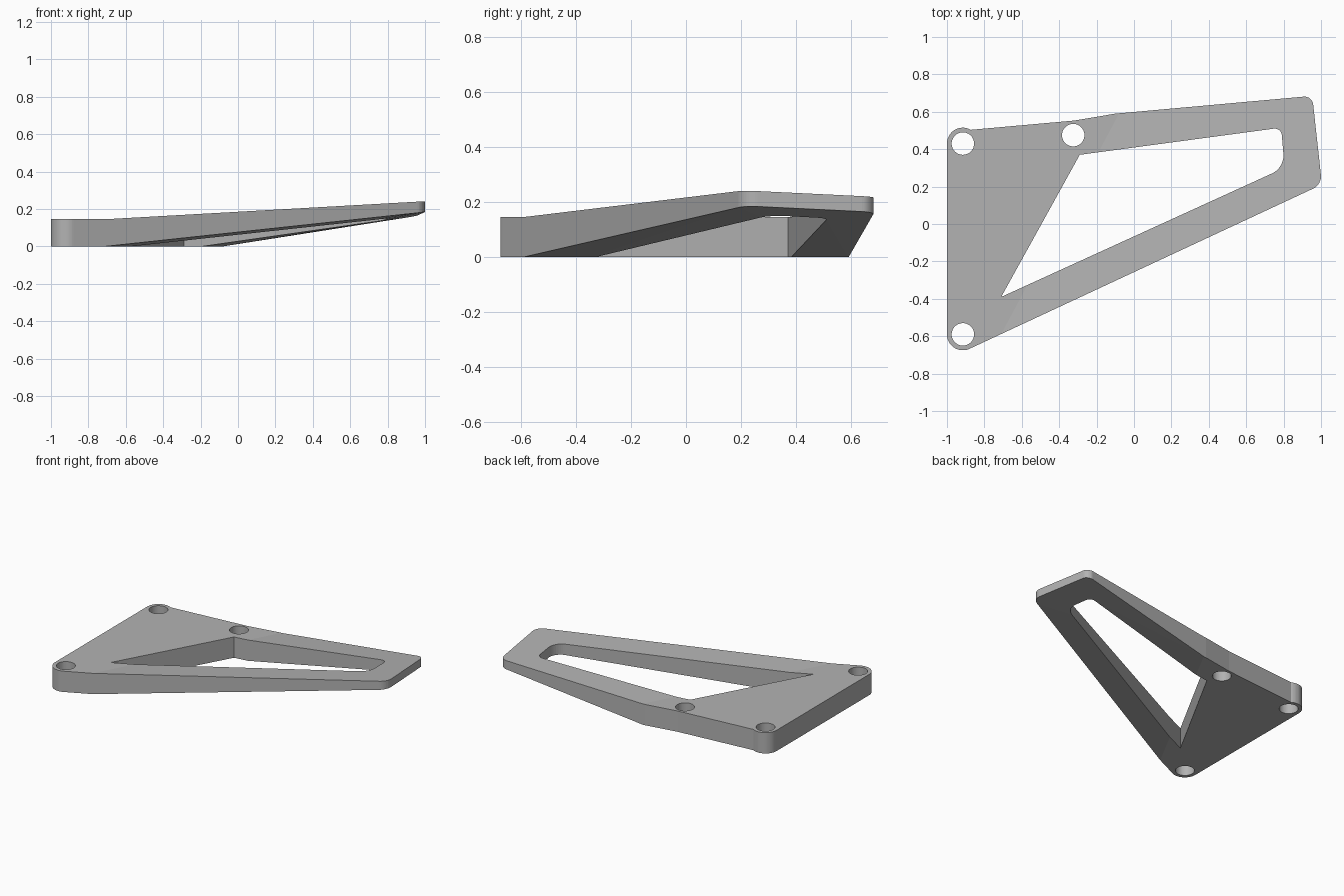
import bpy, bmesh, math
from mathutils import Vector

if "Cube" in bpy.data.objects:
    bpy.data.objects.remove(bpy.data.objects["Cube"])

THICK, THIN = 0.145, 0.056


def arc(cx, cy, r, a0, a1, n):
    return [Vector((cx + r * math.cos(math.radians(a0 + (a1 - a0) * i / n)),
                    cy + r * math.sin(math.radians(a0 + (a1 - a0) * i / n)), 0))
            for i in range(n + 1)]


def fillet(prev, corner, nxt, length, n=8):
    """Round a corner with a curve tangent to both neighbouring sides."""
    p, c, q = (Vector((*v, 0)) for v in (prev, corner, nxt))
    a = c + (p - c).normalized() * length
    b = c + (q - c).normalized() * length
    pts = []
    for i in range(n + 1):
        t = i / n
        w = 1.4 * t * (1 - t)
        s = (1 - t) ** 2 + w + t * t
        pts.append((a * (1 - t) ** 2 + c * w + b * t * t) / s)
    return pts


# outer outline, counter-clockwise from the front left lobe
low, high = (1.005, 0.211), (0.953, 0.685)
front_start, back_bend = (-0.879, -0.667), (-0.10, 0.59)
outline = arc(-0.915, -0.59, 0.085, 180, 295, 20)
outline += fillet(front_start, low, high, 0.05)
outline += fillet(low, high, back_bend, 0.045)
outline += [Vector((*back_bend, 0)), Vector((-0.32, 0.553, 0))]
outline += arc(-0.915, 0.43, 0.085, 60, 180, 20)

# window between the two arms
w1, w2, w3, w4 = (-0.71, -0.39), (0.805, 0.301), (0.787, 0.515), (-0.29, 0.37)
window = [Vector((*w1, 0))] + fillet(w1, w2, w3, 0.07) \
    + fillet(w2, w3, w4, 0.04) + [Vector((*w4, 0))]

# three screw holes
loops = [outline, window]
for x, y in ((-0.915, 0.43), (-0.915, -0.59), (-0.325, 0.475)):
    loops.append(arc(x, y, 0.06, 0, 360, 48)[:-1])

# flat sheet with openings
bm = bmesh.new()
edges = []
for loop in loops:
    vs = [bm.verts.new(p) for p in loop]
    edges += [bm.edges.new((vs[i - 1], vs[i])) for i in range(len(vs))]
bmesh.ops.triangle_fill(bm, edges=edges, use_beauty=True, normal=(0, 0, 1))

# crease where the arms start to rise
fold = Vector((-0.70, -0.57, 0))
fold_n = Vector((1.16, -0.62, 0)).normalized()
bmesh.ops.bisect_plane(bm, geom=bm.verts[:] + bm.edges[:] + bm.faces[:],
                       dist=1e-5, plane_co=fold, plane_no=fold_n)

# thickness, then lift and taper the arms towards the tip
res = bmesh.ops.extrude_face_region(bm, geom=bm.faces[:])
top = {g for g in res["geom"] if isinstance(g, bmesh.types.BMVert)}
end = Vector((*low, 0))
end_n = Vector((0.474, 0.052, 0)).normalized()
for v in bm.verts:
    p = Vector((v.co.x, v.co.y, 0))
    d = max(0.0, (p - fold).dot(fold_n))
    e = max(0.0, (end - p).dot(end_n))
    t = d / (d + e) if d > 1e-4 else 0.0
    z = THICK + 0.085 * d
    v.co.z = z if v in top else z - (THICK + (THIN - THICK) * t)
bmesh.ops.recalc_face_normals(bm, faces=bm.faces[:])

mesh = bpy.data.meshes.new("bracket_plate")
bm.to_mesh(mesh)
bm.free()
plate = bpy.data.objects.new("bracket_plate", mesh)
bpy.context.collection.objects.link(plate)
grey = bpy.data.materials.new("plain grey")
grey.diffuse_color = (0.45, 0.45, 0.45, 1)
grey.use_nodes = True
grey.node_tree.nodes["Principled BSDF"].inputs["Base Color"].default_value = grey.diffuse_color
mesh.materials.append(grey)
